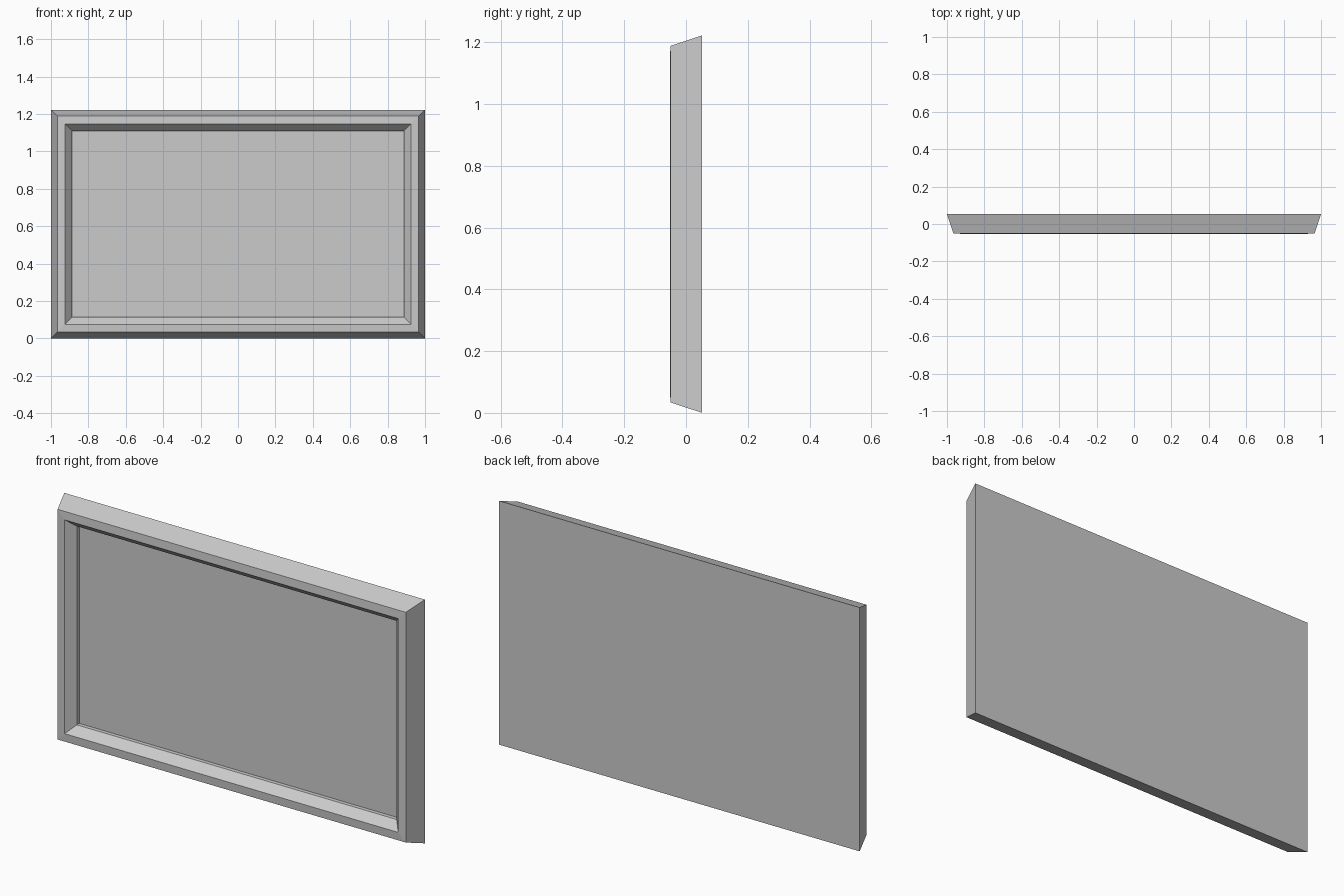
import bpy
import bmesh

if "Cube" in bpy.data.objects:
    bpy.data.objects.remove(bpy.data.objects["Cube"])

HALF_W, HEIGHT = 1.0, 1.222
# Moulding cross-section from back edge to panel seat: (inset from outer edge, y)
PROFILE = [(0.0, 0.0525), (0.034, -0.05), (0.075, -0.0525), (0.113, -0.01), (0.113, 0.01)]


def rect_loop(bm, inset, y):
    """Rectangle of vertices inset from the outer outline at depth y."""
    w, lo, hi = HALF_W - inset, inset, HEIGHT - inset
    return [bm.verts.new((x, y, z)) for x, z in ((-w, lo), (w, lo), (w, hi), (-w, hi))]


def make_object(name, bm):
    bmesh.ops.recalc_face_normals(bm, faces=bm.faces)
    mesh = bpy.data.meshes.new(name)
    bm.to_mesh(mesh)
    bm.free()
    obj = bpy.data.objects.new(name, mesh)
    bpy.context.collection.objects.link(obj)
    return obj


# Picture frame: mitred moulding lofted through the profile, closed by the
# flat back board and the recessed picture panel
bm = bmesh.new()
loops = [rect_loop(bm, inset, y) for inset, y in PROFILE]
for a, b in zip(loops, loops[1:]):
    for i in range(4):
        j = (i + 1) % 4
        bm.faces.new((a[i], a[j], b[j], b[i]))
bm.faces.new(loops[0])   # back board
bm.faces.new(loops[-1])  # picture panel
make_object("picture_frame", bm)
